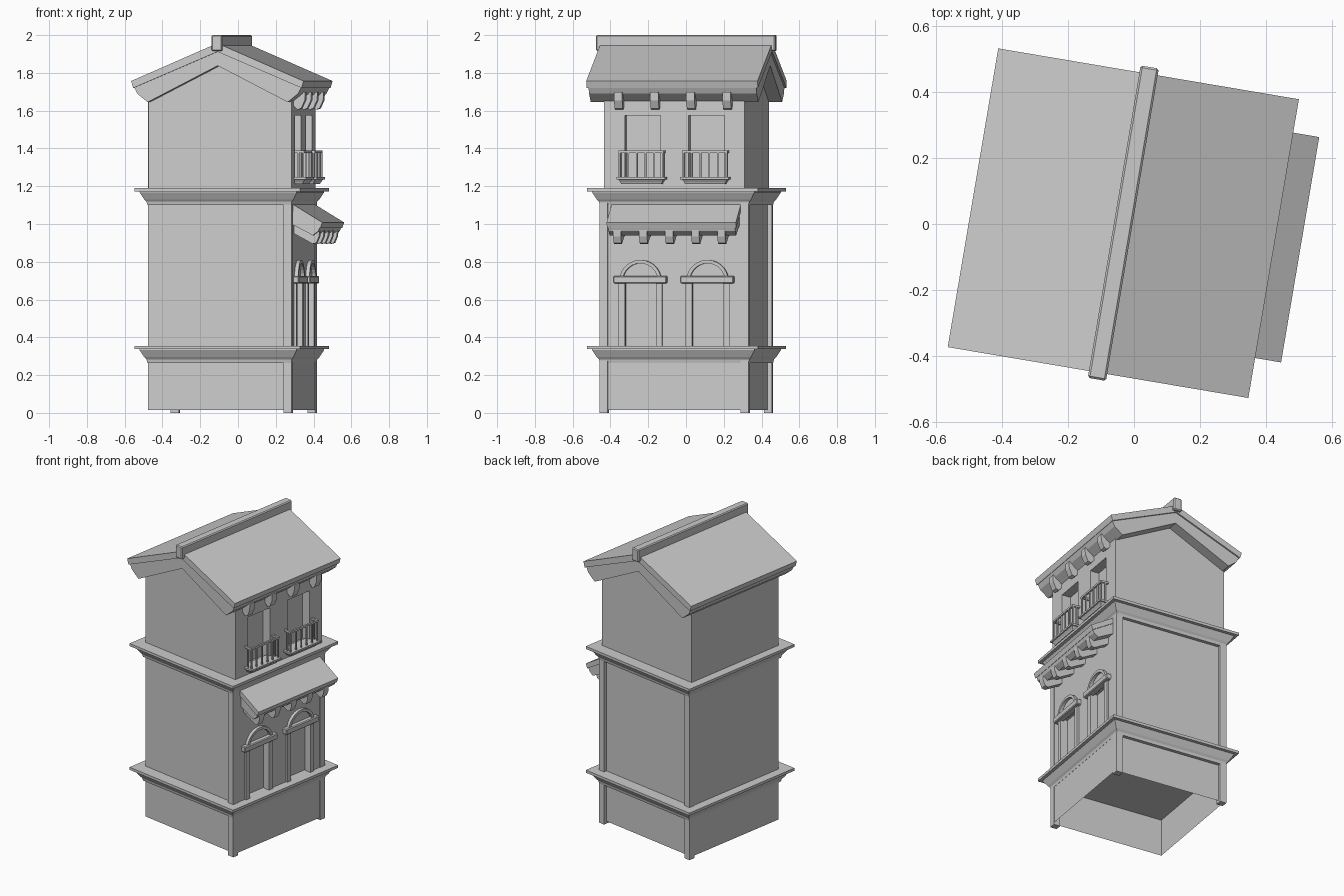
import bpy, bmesh, math
from mathutils import Matrix

if "Cube" in bpy.data.objects:
    bpy.data.objects.remove(bpy.data.objects["Cube"])

# Whole house is turned slightly about z
PLACE = Matrix.Translation((-0.0325, 0.0025, 0)) @ Matrix.Rotation(math.radians(-9.6), 4, 'Z')


def finish(name, bm, bevel=0):
    bmesh.ops.recalc_face_normals(bm, faces=bm.faces)
    me = bpy.data.meshes.new(name)
    bm.to_mesh(me)
    bm.free()
    ob = bpy.data.objects.new(name, me)
    bpy.context.collection.objects.link(ob)
    ob.matrix_world = PLACE
    if bevel:
        m = ob.modifiers.new("Bevel", 'BEVEL')
        m.width, m.segments = bevel, 1
    return ob


def loft(name, rings, bevel=0, cap_bottom=True):
    bm = bmesh.new()
    rows = [[bm.verts.new(p) for p in r] for r in rings]
    for a, b in zip(rows, rows[1:]):
        n = len(a)
        for i in range(n):
            bm.faces.new((a[i], a[(i + 1) % n], b[(i + 1) % n], b[i]))
    if cap_bottom:
        bm.faces.new(rows[0])
    bm.faces.new(rows[-1])
    return finish(name, bm, bevel)


def box(name, x0, x1, y0, y1, z0, z1, bevel=0, cap_bottom=True):
    return loft(name, [[(x0, y0, z), (x1, y0, z), (x1, y1, z), (x0, y1, z)] for z in (z0, z1)],
                bevel, cap_bottom)


def prism_y(name, pts, y0, y1, bevel=0):
    return loft(name, [[(x, y, z) for x, z in pts] for y in (y0, y1)], bevel)


def prism_x(name, pts, x0, x1):
    return loft(name, [[(x, y, z) for y, z in pts] for x in (x0, x1)])


def stepped(name, a, b, profile, cy=0, cx=0):
    # rectangular moulding: profile holds (outward offset, z)
    return loft(name, [[(cx - a - o, cy - b - o, z), (cx + a + o, cy - b - o, z),
                        (cx + a + o, cy + b + o, z), (cx - a - o, cy + b + o, z)] for o, z in profile])


def cut(ob, cutter):
    m = ob.modifiers.new("Opening", 'BOOLEAN')
    m.operation, m.solver, m.object = 'DIFFERENCE', 'EXACT', cutter
    bpy.context.view_layer.update()
    with bpy.context.temp_override(object=ob, active_object=ob, selected_objects=[ob]):
        bpy.ops.object.modifier_apply(modifier=m.name)
    bpy.data.objects.remove(cutter)


W, D = 0.385, 0.378  # half width and half depth of the walls

# Walls: open-bottomed base, middle storey, gabled upper storey
box("base_wall", -W, W, -D, D, 0.015, 0.27, cap_bottom=False)
middle = box("middle_wall", -W, W, -D, D, 0.32, 1.13)
upper = prism_y("upper_wall", [(-W, 1.15), (W, 1.15), (W, 1.68), (0, 1.87), (-W, 1.68)], -D, D)

# Corner pilasters (none at front left)
for n, sx, sy in (("front_right", 1, -1), ("back_right", 1, 1), ("back_left", -1, 1)):
    x, y = sorted((sx * 0.345, sx * 0.389)), sorted((sy * 0.357, sy * 0.40))
    box("pilaster_" + n, *x, *y, 0, 1.12)

# Cornices
for n, z in (("lower_cornice", 0.265), ("upper_cornice", 1.10)):
    stepped(n, 0.388, 0.402, [(-0.002, z), (0.002, z + 0.018), (0.012, z + 0.03), (0.034, z + 0.068),
                              (0.034, z + 0.072), (0.056, z + 0.072), (0.056, z + 0.09)])


def gable(name, half, y, bevel=0):
    pts = half + [(-x, z) for x, z in reversed(half) if x > 0]
    # close the underside: half runs from outer apex to inner apex
    inner = half[-1]
    pts = half[:-1] + [inner] + [(-x, z) for x, z in reversed(half[1:-1])]
    return prism_y(name, pts, -y, y, bevel)


# Roof slab, trim beneath it and ridge
gable("roof_slab", [(0, 1.957), (0.463, 1.757), (0.452, 1.72), (0, 1.912)], 0.46)
gable("roof_trim", [(0, 1.915), (0.448, 1.722), (0.432, 1.69), (0.376, 1.645), (0, 1.838)], 0.45)
box("ridge_beam", -0.028, 0.028, -0.481, 0.481, 1.915, 2.0, 0.006)

# Rafter ends under the right eave
for i in range(4):
    y = -0.292 + i * 0.194
    prism_y(f"eave_bracket_{i}", [(0.37, 1.70), (0.447, 1.70), (0.445, 1.655), (0.425, 1.612),
                                  (0.405, 1.605), (0.37, 1.64)], y - 0.022, y + 0.022)

# Awning with brackets
AW = [(0.375, 1.11), (0.543, 1.008), (0.532, 0.978), (0.375, 1.072)]
prism_y("awning_slab", AW, -0.337, 0.357)
prism_y("awning_trim", [(0.375, 1.075), (0.528, 0.982), (0.52, 0.962), (0.49, 0.94), (0.375, 1.0)],
        -0.33, 0.35)
for i in range(5):
    y = -0.285 + i * 0.14
    prism_y(f"awning_bracket_{i}", [(0.375, 1.02), (0.523, 0.972), (0.52, 0.935), (0.505, 0.90),
                                    (0.485, 0.895), (0.375, 0.955)], y - 0.021, y + 0.021)

# Arched lower windows
for k, c in enumerate((-0.18, 0.18)):
    cut(middle, box("cutter", 0.345, 0.5, c - 0.088, c + 0.088, 0.345, 0.70))
    for s in (-1, 1):
        y = sorted((c + s * 0.083, c + s * 0.117))
        box(f"window_jamb_{k}_{s}", 0.36, 0.397, *y, 0.34, 0.70)
    box(f"window_header_{k}", 0.37, 0.415, c - 0.143, c + 0.143, 0.686, 0.725, 0.005)
    ang = [math.pi * i / 14 for i in range(15)]
    arc = [(c + 0.113 * math.cos(a), 0.697 + 0.113 * math.sin(a)) for a in ang]
    arc += [(c + 0.095 * math.cos(a), 0.697 + 0.095 * math.sin(a)) for a in reversed(ang)]
    prism_x(f"window_arch_{k}", arc, 0.375, 0.405)

# Upper windows with balconies
for k, c in enumerate((-0.17, 0.172)):
    cut(upper, box("cutter", 0.325, 0.5, c - 0.096, c + 0.096, 1.235, 1.575))
    stepped(f"balcony_floor_{k}", 0.025, 0.108,
            [(0, 1.213), (0.004, 1.222), (0.014, 1.236), (0.022, 1.236), (0.022, 1.248)], c, 0.402)
    h, out = 0.116, 0.432
    box(f"balcony_front_rail_{k}", out - 0.006, out + 0.006, c - h - 0.006, c + h + 0.006, 1.375, 1.388)
    for s in (-1, 1):
        y = c + s * h
        box(f"balcony_side_rail_{k}_{s}", 0.375, out, y - 0.006, y + 0.006, 1.375, 1.388)
        box(f"balcony_side_bar_{k}_{s}", 0.402, 0.41, y - 0.004, y + 0.004, 1.24, 1.38)
    for i in range(6):
        y = c - h + i * 2 * h / 5
        box(f"balcony_bar_{k}_{i}", out - 0.004, out + 0.004, y - 0.004, y + 0.004, 1.24, 1.38)
